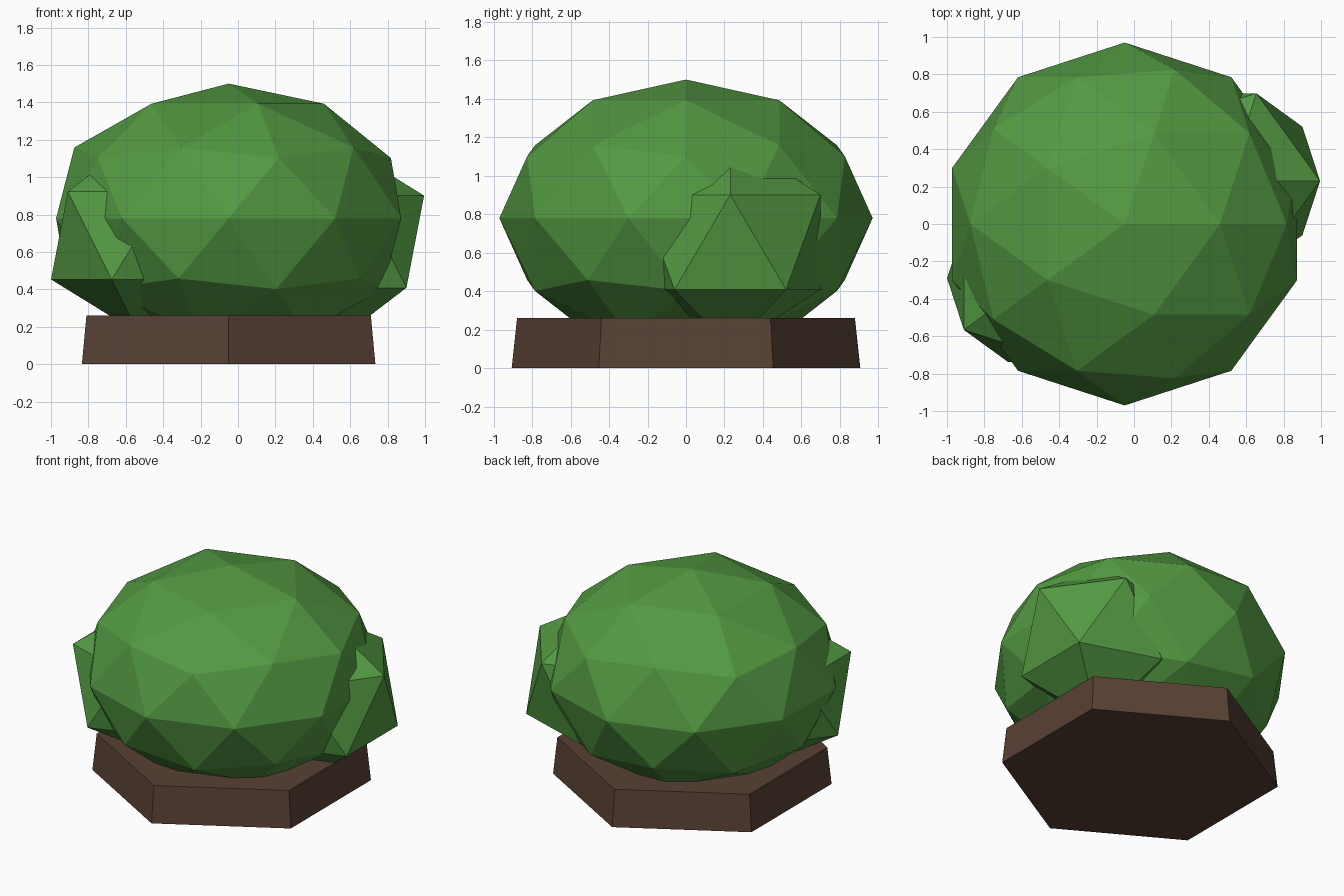
import bpy
import math

cube = bpy.data.objects.get("Cube")
if cube:
    bpy.data.objects.remove(cube, do_unlink=True)


def make_material(name, colour):
    mat = bpy.data.materials.new(name)
    mat.use_nodes = True
    mat.diffuse_color = colour
    mat.node_tree.nodes["Principled BSDF"].inputs["Base Color"].default_value = colour
    return mat


leaf_green = make_material("leaf green", (0.087, 0.32, 0.055, 1))
bark_brown = make_material("bark brown", (0.098, 0.052, 0.034, 1))


def finish(name, mat):
    obj = bpy.context.object
    obj.name = name
    obj.data.materials.append(mat)
    bpy.ops.object.shade_flat()
    return obj


def foliage(name, subdivisions, centre, radius, height):
    """Faceted leaf clump; height is the vertical radius."""
    bpy.ops.mesh.primitive_ico_sphere_add(
        subdivisions=subdivisions, radius=1, location=centre)
    bpy.context.object.scale = (radius, radius, height)
    return finish(name, leaf_green)


# Hexagonal tapered base, with corners at front and back
bpy.ops.mesh.primitive_cone_add(
    vertices=6, radius1=0.906, radius2=0.878, depth=0.26, location=(-0.05, 0, 0.13))
finish("base", bark_brown)

# Large squashed crown and two smaller side clumps
foliage("crown", 2, (-0.05, 0, 0.78), 0.97, 0.72)
foliage("left_clump", 1, (0.502, 0.23, 0.655), 0.551, 0.551)
foliage("right_clump", 1, (-0.53, -0.29, 0.688), 0.525, 0.525)
